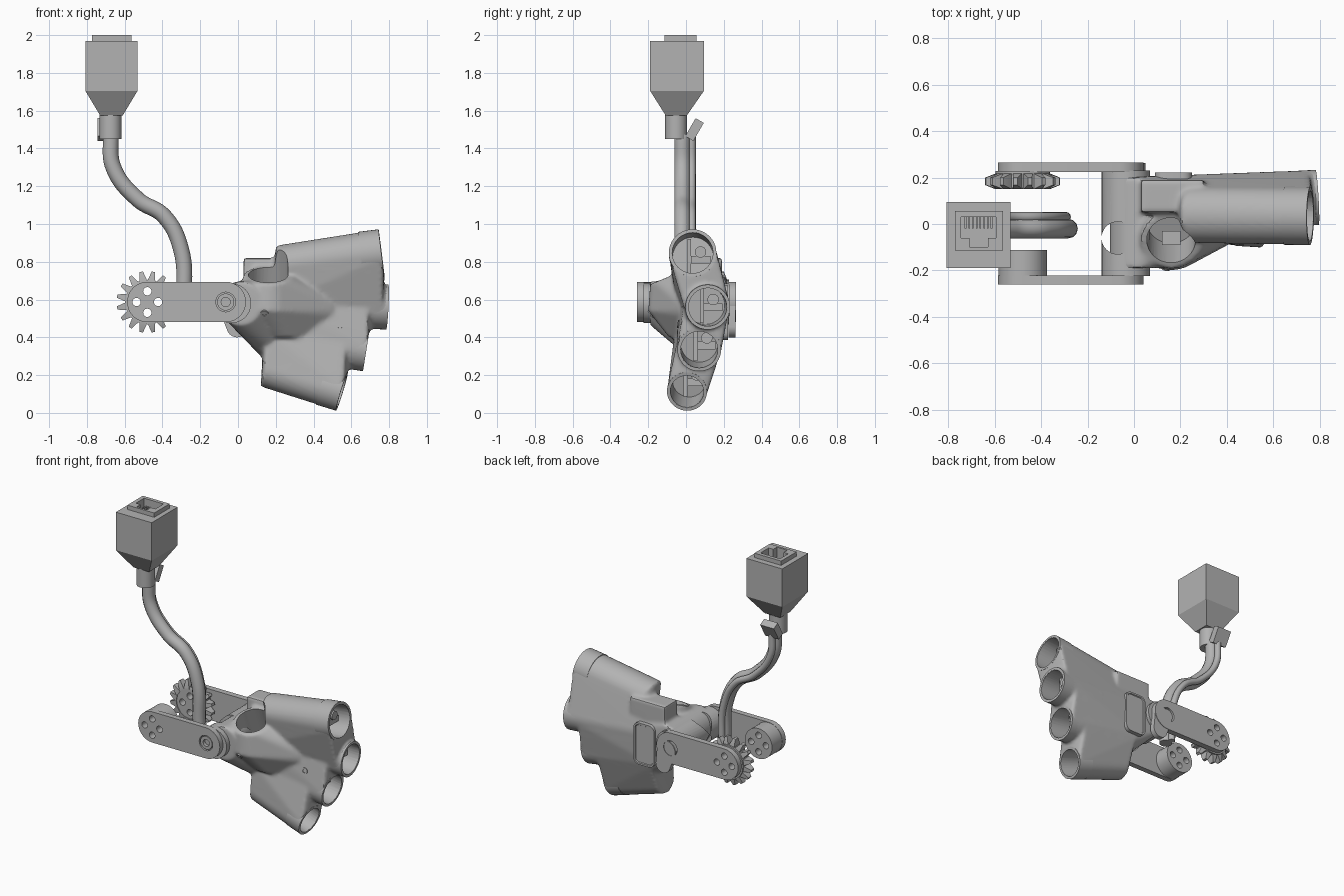
import bpy, bmesh, math
from mathutils import Vector, Matrix

if "Cube" in bpy.data.objects:
    bpy.data.objects.remove(bpy.data.objects["Cube"])

grey = bpy.data.materials.new("plain_grey")
grey.use_nodes = True
grey.diffuse_color = (0.45, 0.45, 0.45, 1)
grey.node_tree.nodes["Principled BSDF"].inputs["Base Color"].default_value = (0.45, 0.45, 0.45, 1)


def finish(name, bm, smooth=30):
    bmesh.ops.recalc_face_normals(bm, faces=bm.faces)
    me = bpy.data.meshes.new(name)
    bm.to_mesh(me)
    bm.free()
    me.materials.append(grey)
    ob = bpy.data.objects.new(name, me)
    bpy.context.collection.objects.link(ob)
    shade(ob, smooth)
    return ob


def activate(ob):
    bpy.ops.object.select_all(action='DESELECT')
    ob.select_set(True)
    bpy.context.view_layer.objects.active = ob


def shade(ob, angle=30):
    activate(ob)
    bpy.ops.object.shade_smooth_by_angle(angle=math.radians(angle))


def modify(ob, kind, **settings):
    mod = ob.modifiers.new(kind.lower(), kind)
    for key, value in settings.items():
        setattr(mod, key, value)
    activate(ob)
    bpy.ops.object.modifier_apply(modifier=mod.name)


def cut(ob, *cutters):
    for c in cutters:
        modify(ob, 'BOOLEAN', operation='DIFFERENCE', solver='EXACT', object=c)
    shade(ob)


def ring(centre, axis, r, n=32):
    m = Vector(axis).to_track_quat('Z', 'Y').to_matrix()
    return [Vector(centre) + m @ Vector((r * math.cos(a), r * math.sin(a), 0))
            for a in (2 * math.pi * i / n for i in range(n))]


def box_points(lo, hi):
    return [Vector((x, y, z)) for x in (lo[0], hi[0]) for y in (lo[1], hi[1]) for z in (lo[2], hi[2])]


def add_hull(bm, points):
    verts = [bm.verts.new(p) for p in points]
    res = bmesh.ops.convex_hull(bm, input=verts)
    loose = [v for v in verts if not v.link_faces]
    bmesh.ops.delete(bm, geom=loose, context='VERTS')


def hulls(name, *groups):
    bm = bmesh.new()
    for g in groups:
        add_hull(bm, g)
    bmesh.ops.dissolve_limit(bm, angle_limit=0.01, verts=bm.verts, edges=bm.edges)
    return finish(name, bm)


def rod(a, b, r0, r1=None, n=32):
    a, b = Vector(a), Vector(b)
    return ring(a, b - a, r0, n) + ring(b, b - a, r0 if r1 is None else r1, n)


def sleeve(name, a, b, outer, inner, n=40):
    a, b = Vector(a), Vector(b)
    bm = bmesh.new()
    loops = [[bm.verts.new(p) for p in ring(c, b - a, r, n)]
             for c, r in ((a, outer), (b, outer), (b, inner), (a, inner))]
    for k in range(4):
        p, q = loops[k], loops[(k + 1) % 4]
        for i in range(n):
            j = (i + 1) % n
            bm.faces.new((p[i], p[j], q[j], q[i]))
    return finish(name, bm)


def cable(name, points, r):
    cu = bpy.data.curves.new(name, 'CURVE')
    cu.dimensions = '3D'
    cu.bevel_depth, cu.bevel_resolution, cu.use_fill_caps = r, 4, True
    sp = cu.splines.new('BEZIER')
    sp.bezier_points.add(len(points) - 1)
    for bp, p in zip(sp.bezier_points, points):
        bp.co = p
        bp.handle_left_type = bp.handle_right_type = 'AUTO'
    ob = bpy.data.objects.new(name, cu)
    bpy.context.collection.objects.link(ob)
    activate(ob)
    bpy.ops.object.convert(target='MESH')
    ob = bpy.context.object
    ob.data.materials.clear()
    ob.data.materials.append(grey)
    shade(ob, 50)


cutters = []


def cutter(*groups):
    ob = hulls("cutter", *groups)
    ob.hide_render = True
    ob.hide_set(False)
    cutters.append(ob)
    return ob


# Finger sockets: base centre, end centre, base radius, end radius
fingers = {
    "index": ((.27, .04, .785), (.76, .035, .847), .122, .125),
    "middle": ((.18, .08, .59), (.79, .115, .56), .13, .118),
    "ring": ((.15, .07, .42), (.68, .07, .335), .13, .115),
    "little": ((.15, .03, .235), (.55, .005, .113), .10, .105),
}


def finger(name, t=1):
    a, b, r0, r1 = fingers[name]
    a, b = Vector(a), Vector(b)
    e = a.lerp(b, t)
    start = ring(a, (.8, 0, .55) if name == "index" else b - a, r0)
    return start + ring(e, b - a, r0 + (r1 - r0) * t)


# Palm: hulled volumes fused into one skin
bm = bmesh.new()
knuckle = rod((.01, -.19, .58), (.01, .2, .58), .115)
thumb_axis = Vector((0, -.38, .92))
thumb = Vector((.16, -.07, .73))
for group in (
    *[finger(n) for n in fingers],
    finger("index") + finger("middle", .95),
    finger("middle", .82) + finger("ring"),
    finger("ring", .78) + finger("little"),
    knuckle + finger("middle", .1) + finger("ring", .1),
    box_points((.03, .05, .5), (.3, .19, .82)),
    ring(thumb, thumb_axis, .13) + ring((.16, -.03, .54), (0, 0, 1), .17)
        + ring((.24, .03, .4), (0, 0, 1), .12) + ring((.5, .06, .55), (1, 0, 0), .1),
):
    add_hull(bm, group)
palm = finish("palm", bm)
modify(palm, 'REMESH', mode='VOXEL', voxel_size=.011)
modify(palm, 'SMOOTH', factor=.5, iterations=5)

# Bores of the finger and thumb sockets
bores = []
for n, (a, b, r0, r1) in fingers.items():
    a, b = Vector(a), Vector(b)
    d = (b - a).normalized()
    bores.append(cutter(rod(b - d * .19, b + d * .06, r1 - .017)))
bores.append(cutter(rod(thumb - thumb_axis * .22, thumb + thumb_axis * .12, .105)))
cut(palm, *bores)

# Socket rims and the mounting ribs inside
for n, (a, b, r0, r1) in fingers.items():
    a, b = Vector(a), Vector(b)
    d = (b - a).normalized()
    sleeve(n + "_socket_rim", b - d * .11, b, r1 + .001, r1 - .015)
    back = b - d * .2
    hulls(n + "_socket_ribs",
          box_points(back + Vector((0, -.03, -r1 * .8)), back + Vector((.1, -.01, r1 * .8))),
          box_points(back + Vector((0, -.01, -.03)), back + Vector((.12, r1 * .75, .01))),
          rod(back + Vector((0, .04, .03)), back + Vector((.13, .04, .03)), .03))
hulls("thumb_socket_post", box_points((.12, -.09, .48), (.2, -.03, .6)))

# Small screws on the palm front
for i, (x, z) in enumerate(((.14, .525), (.54, .47))):
    hit, p, nrm, _ = palm.ray_cast(Vector((x, -1, z)), Vector((0, 1, 0)))
    if hit:
        sleeve("palm_screw_%d" % i, p - nrm * .02, p + nrm * .005, .022, .011, 20)

# Raised cover on the palm back
bm = bmesh.new()
bmesh.ops.create_cube(bm, size=1, matrix=Matrix.Translation((.17, .208, .53)) @ Matrix.Diagonal((.16, .03, .29, 1)))
upright = [e for e in bm.edges if abs((e.verts[0].co - e.verts[1].co).y) > .01]
bmesh.ops.bevel(bm, geom=upright, offset=.04, segments=5, affect='EDGES', profile=.5)
outer = [f for f in bm.faces if f.normal.y > .9]
bmesh.ops.inset_region(bm, faces=outer, thickness=.012)
bmesh.ops.inset_region(bm, faces=outer, thickness=.004, depth=-.006)
finish("back_cover", bm)

# Hinge knuckle with its rounded notch
hinge = hulls("hinge_knuckle", rod((-.035, -.225, .58), (-.035, .23, .58), .105))
cut(hinge, cutter(rod((-.07, -.06, .3), (-.07, -.06, .9), .07)))

# Arms, boss and gear share four through holes
axle = Vector((-.48, 0, .587))
cy = Vector((0, 1, 0))
holes = cutter(*[rod(axle + o - cy * .4, axle + o + cy * .4, .022, n=20)
                 for o in (Vector((.057, 0, 0)), Vector((-.057, 0, 0)),
                           Vector((0, 0, .057)), Vector((0, 0, -.057)))])
pivot = Vector((-.065, 0, .587))
pivot_hole = cutter(rod(pivot - cy * .4, pivot - cy * .235, .052),
                    rod(pivot + cy * .235, pivot + cy * .4, .052))


def arm(name, y0, y1):
    return hulls(name, rod(axle + cy * y0, axle + cy * y1, .107) + rod(pivot + cy * y0, pivot + cy * y1, .107))


front_arm = arm("front_arm", -.26, -.222)
back_arm = arm("back_arm", .225, .265)
boss = hulls("front_arm_boss", rod(axle - cy * .23, axle - cy * .112, .105))
gear = hulls("gear_hub", rod(axle + cy * .155, axle + cy * .228, .118))
for ob in (front_arm, back_arm, boss, gear):
    cut(ob, holes)
for ob in (front_arm, back_arm):
    cut(ob, pivot_hole)
hulls("back_arm_lug", rod((-.005, .225, .455), (-.005, .262, .455), .055)
      + rod((-.03, .225, .56), (-.03, .262, .56), .07))
for name, y in (("front_pivot_screw", -.257), ("back_pivot_screw", .257)):
    sleeve(name, pivot + cy * y * .85, pivot + cy * y, .045, .024)

# Gear teeth
teeth = []
for i in range(16):
    turn = Matrix.Rotation(2 * math.pi * (i + .5) / 16, 3, 'Y')
    root = box_points((.10, .15, -.02), (.115, .218, .02))
    tip = box_points((.155, .168, -.009), (.163, .2, .009))
    teeth.append([axle + turn @ p for p in root + tip])
hulls("gear_teeth", *teeth)

# Cables
path = [(-.675, 1.47), (-.66, 1.3), (-.53, 1.13), (-.39, 1.04), (-.3, .86), (-.285, .58)]
cable("main_cable", [(x, -.02, z) for x, z in path], .042)
cable("side_cable", [(x - .01, .03, z) for x, z in path], .022)

# Connector housing with stepped socket
housing = hulls("connector_housing",
                box_points((-.808, -.19, 1.705), (-.532, .095, 1.97))
                + box_points((-.73, -.108, 1.575), (-.61, .005, 1.58)))
lip = hulls("connector_lip", box_points((-.772, -.115, 1.94), (-.565, .055, 2.0)))
socket = cutter(box_points((-.745, -.06, 1.82), (-.595, .03, 2.1)))
latch = cutter(box_points((-.71, -.1, 1.82), (-.63, -.03, 2.1)))
for ob in (housing, lip):
    cut(ob, socket, latch)
hulls("contact_pins", *[box_points((x, -.02, 1.82), (x + .007, .032, 1.95))
                        for x in (-.73 + .016 * i for i in range(8))])
hulls("connector_neck", rod((-.675, -.052, 1.45), (-.675, -.052, 1.6), .058))

# Tilted release clip
bm = bmesh.new()
place = Matrix.Translation((-.69, .045, 1.5)) @ Matrix.Rotation(math.radians(-30), 4, 'X')
bmesh.ops.create_cube(bm, size=1, matrix=place @ Matrix.Diagonal((.105, .05, .11, 1)))
finish("release_clip", bm)

for c in cutters:
    bpy.data.objects.remove(c)
